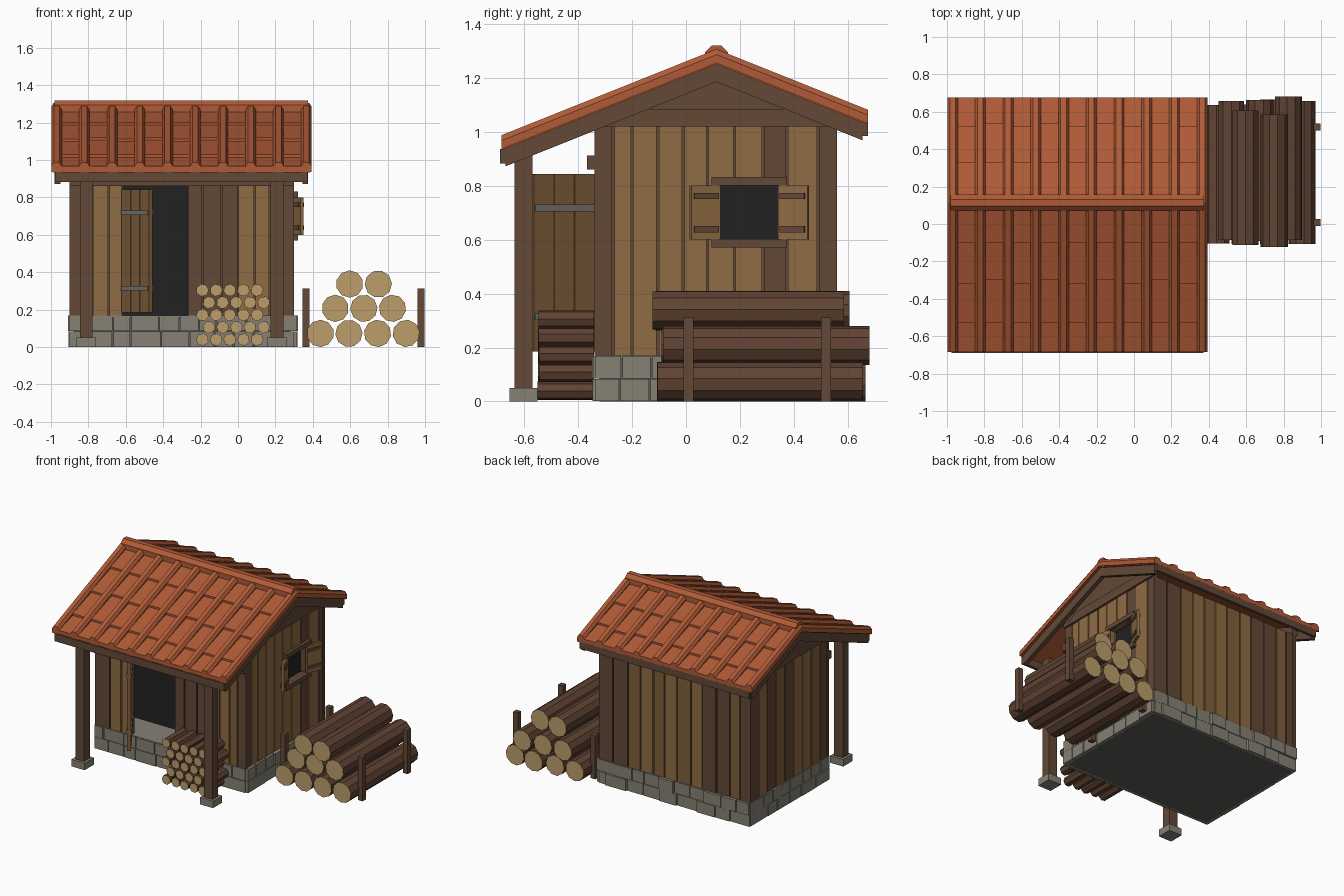
import bpy, bmesh, math, random
from mathutils import Matrix, Vector

if "Cube" in bpy.data.objects:
    bpy.data.objects.remove(bpy.data.objects["Cube"])

random.seed(4)


def lin(c):
    c /= 255
    return c / 12.92 if c <= 0.04045 else ((c + 0.055) / 1.055) ** 2.4


COLORS = {
    "light_plank": (143, 108, 67), "mid_plank": (128, 95, 59), "dark_wood": (98, 72, 55),
    "bark": (96, 67, 51), "cut_wood": (188, 157, 107), "roof_tile": (176, 91, 55),
    "stone": (134, 129, 117), "dark_stone": (92, 91, 86), "black_interior": (34, 34, 34),
    "iron": (120, 118, 112)}
NAMES = list(COLORS)
MATS = []
for n, c in COLORS.items():
    m = bpy.data.materials.new(n)
    m.diffuse_color = (*[lin(v) for v in c], 1)
    m.use_nodes = True
    m.node_tree.nodes["Principled BSDF"].inputs["Base Color"].default_value = m.diffuse_color
    MATS.append(m)
CODE = {"L": "light_plank", "M": "mid_plank", "D": "dark_wood"}


class Part:
    """One mesh object gathered from boxes, lofts and logs."""

    def __init__(self, name):
        self.name, self.bm = name, bmesh.new()

    def loft(self, a, b, mat, cap=None, mx=Matrix()):
        va = [self.bm.verts.new(mx @ Vector(p)) for p in a]
        vb = [self.bm.verts.new(mx @ Vector(p)) for p in b]
        n, mi = len(a), NAMES.index(mat)
        faces = [self.bm.faces.new((va[i], va[(i + 1) % n], vb[(i + 1) % n], vb[i])) for i in range(n)]
        ends = [self.bm.faces.new(va), self.bm.faces.new(vb)]
        for f in faces:
            f.material_index = mi
        for f in ends:
            f.material_index = NAMES.index(cap or mat)

    def box(self, x0, x1, y0, y1, z0, z1, mat, mx=Matrix()):
        q = [(x0, y0), (x1, y0), (x1, y1), (x0, y1)]
        self.loft([(*p, z0) for p in q], [(*p, z1) for p in q], mat, mx=mx)

    def prism(self, yz, x0, x1, mat):
        self.loft([(x0, *p) for p in yz], [(x1, *p) for p in yz], mat)

    def log(self, x, z, r, y0, y1, sides, turn=0.0):
        ring = [(x + r * math.cos(turn + 2 * math.pi * i / sides),
                 z + r * math.sin(turn + 2 * math.pi * i / sides)) for i in range(sides)]
        self.loft([(a, y0, b) for a, b in ring], [(a, y1, b) for a, b in ring], "bark", "cut_wood")

    def done(self):
        bmesh.ops.recalc_face_normals(self.bm, faces=self.bm.faces)
        me = bpy.data.meshes.new(self.name)
        self.bm.to_mesh(me)
        self.bm.free()
        for m in MATS:
            me.materials.append(m)
        bpy.context.collection.objects.link(bpy.data.objects.new(self.name, me))


X0, X1, Y0, Y1, BASE, TOP = -0.90, 0.30, -0.34, 0.56, 0.17, 1.02
RIDGE, SLOPE, EAVES = 0.113, 0.4, (-0.68, 0.67)
DOOR = (-0.615, -0.27, 0.0, 0.86)
WINDOW = (0.125, 0.345, 0.60, 0.80)

# stone foundation: dark core, floor slab and two brick courses
p = Part("foundation_core")
p.box(X0 + .02, X1 - .02, Y0 + .02, Y1 - .02, 0, .16, "dark_stone")
p.box(X0 + .01, X1 - .01, Y0 + .005, Y1 - .01, .158, BASE, "stone")
p.done()
p = Part("foundation_bricks")
for row in range(2):
    for side in range(4):
        lo, hi = (X0, X1) if side < 2 else (Y0, Y1)
        a = lo
        while a < hi - .01:
            b = a + random.uniform(.09, .17) * (.6 if a == lo and row else 1)
            b = hi if hi - b < .06 else b
            out, g = random.uniform(0, .016), .003
            z0, z1 = row * .085 + .001, row * .085 + .083
            if side == 0:
                p.box(a + g, b - g, Y0 - out * .5, Y0 + .04, z0, z1, "stone")
            elif side == 1:
                p.box(a + g, b - g, Y1 - .04, Y1 + out, z0, z1, "stone")
            elif side == 2:
                p.box(X0 - out * .5, X0 + .04, a + g, b - g, z0, z1, "stone")
            else:
                p.box(X1 - .04, X1 + out + .006, a + g, b - g, z0, z1, "stone")
            a = b
p.done()


# walls: vertical planks over a backing, split around an opening
def wall(name, edges, codes, put, hole=None):
    part = Part(name)

    def sheet(a, b, depth, code):
        pieces = [(a, b, BASE, TOP)]
        if hole and a < hole[1] and b > hole[0]:
            h0, h1, z0, z1 = hole
            pieces = [(a, b, BASE, z0), (a, b, z1, TOP), (a, h0, z0, z1), (h1, b, z0, z1)]
        for u0, u1, z0, z1 in pieces:
            z0 = max(z0, BASE)
            if u1 - u0 > .002 and z1 - z0 > .002:
                put(part, u0, u1, z0, z1, depth, CODE[code])
    sheet(edges[0] + .02, edges[-1] - .02, (.02, .045), "D")
    for i, c in enumerate(codes):
        j = random.uniform(0, .004)
        sheet(edges[i] + (.004 if i else 0), edges[i + 1] - (.004 if i < len(codes) - 1 else 0), (j, .025), c)
    part.done()


wall("front_wall", [X0, -.78, -.69, -.615, -.5, -.38, -.27, -.19, -.09, 0, .09, .17, .235, X1],
     "DLLDDDDDDLLMD",
     lambda q, a, b, z0, z1, d, m: q.box(a, b, Y0 + d[0], Y0 + d[1], z0, z1, m), DOOR)
wall("back_wall", [X0, -.82, -.74, -.63, -.52, -.43, -.32, -.22, -.13, -.03, .07, .19, X1],
     "DMDDLMLMLMDD",
     lambda q, a, b, z0, z1, d, m: q.box(a, b, Y1 - d[1], Y1 - d[0], z0, z1, m))
wall("right_wall", [Y0, -.27, -.2, -.105, -.01, .08, .18, .285, .375, .49, Y1], "DLLLLLLDLD",
     lambda q, a, b, z0, z1, d, m: q.box(X1 - d[1], X1 - d[0], a, b, z0, z1, m), WINDOW)
wall("left_wall", [Y0 + .1 * i for i in range(10)], "DMLLDMDLD",
     lambda q, a, b, z0, z1, d, m: q.box(X0 + d[0], X0 + d[1], a, b, z0, z1, m))

p = Part("interior")
p.box(X0 + .05, X1 - .07, -.1, Y1 - .05, BASE, 1.0, "black_interior")
p.done()

# open door with iron straps
p = Part("door")
mx = Matrix.Translation((-.612, -.345, 0)) @ Matrix.Rotation(math.atan2(-.225, .145), 4, "Z")
for i in range(3):
    p.box(i * .09 + .001, i * .09 + .088, -.012, .012, .185, .843, "mid_plank", mx)
p.box(0, .268, -.008, .008, .19, .838, "mid_plank", mx)
for z in (.302, .705):
    p.box(0, .265, -.017, .017, z, z + .025, "iron", mx)
p.done()

# window trim and open shutters
p = Part("window_trim")
for z in (.57, .80):
    p.box(X1 - .03, X1 + .02, .095, .375, z, z + .032, "dark_wood")
p.done()
p = Part("shutters")
for hinge, ang in ((.125, -70), (.345, 70)):
    mx = Matrix.Translation((X1 + .003, hinge, 0)) @ Matrix.Rotation(math.radians(ang), 4, "Z")
    p.box(0, .115, -.009, .009, .6, .8, "light_plank", mx)
    for z in (.627, .75):
        p.box(.008, .105, -.016, .016, z, z + .023, "dark_wood", mx)
p.done()

# porch posts and footings
p = Part("porch_posts")
for x in (-.812, .208):
    p.box(x - .034, x + .034, -.636, -.57, .045, .93, "dark_wood")
    p.box(x - .052, x + .052, -.655, -.55, 0, .05, "stone")
p.done()
p = Part("roof_beams")
p.box(-.975, .372, -.69, -.668, .883, .937, "dark_wood")
p.box(-.975, .372, .655, .675, .985, 1.035, "dark_wood")
p.box(X0, X1, -.367, Y0 + .01, .86, .912, "dark_wood")
p.done()


def roof_z(y, apex):
    return apex - SLOPE * abs(y - RIDGE)


def slope_band(part, y, low, high, x0, x1, mat):
    part.prism([(RIDGE, low), (y, roof_z(y, low)), (y, roof_z(y, high)), (RIDGE, high)], x0, x1, mat)


# gable ends with tie boards, and barge boards under the roof edge
p = Part("gables")
for a, b in ((X1 - .03, X1), (X0, X0 + .03)):
    p.prism([(Y0, TOP), (Y1, TOP), (Y1, roof_z(Y1, 1.248)), (RIDGE, 1.248), (Y0, roof_z(Y0, 1.248))],
            a, b, "dark_wood")
for a, b in ((X1, X1 + .012), (X0 - .012, X0)):
    p.box(a, b, Y0, Y1, TOP, 1.05, "dark_wood")
    p.prism([(-.27, 1.05), (.50, 1.05), (.46, 1.085), (-.23, 1.085)], a, b, "dark_wood")
p.done()
p = Part("barge_boards")
for a, b in ((-.98, -.95), (.345, .375)):
    for y in (-.67, .655):
        slope_band(p, y, 1.185, 1.255, a, b, "dark_wood")
p.done()

# tiled roof: base sheet, overlapping courses and raised ribs
RIBS = [-.97 + .1483 * i for i in range(10)]
p = Part("roof_sheet")
for y in EAVES:
    slope_band(p, y, 1.25, 1.266, -.99, .385, "roof_tile")
p.done()
p = Part("roof_courses")
for col, (xa, xb) in enumerate(zip(RIBS, RIBS[1:])):
    off = .02 * (col % 2)
    for ys in ([-.685, -.53, -.32 + off, -.1, RIDGE], [.675, .52 + off, .33, RIDGE]):
        for y, yn in zip(ys, ys[1:]):
            p.prism([(y, roof_z(y, 1.26)), (y, roof_z(y, 1.286)), (yn, roof_z(yn, 1.272)),
                     (yn, roof_z(yn, 1.26))], xa + .012, xb - .012, "roof_tile")
p.done()
p = Part("roof_ribs")
PROFILE = [(-.028, 1.255), (-.028, 1.286), (-.015, 1.306), (.015, 1.306), (.028, 1.286), (.028, 1.255)]
for x in RIBS:
    for y in EAVES:
        yo = y - .005 if y < 0 else y + .005
        p.loft([(x + u, yo, roof_z(yo, h)) for u, h in PROFILE],
               [(x + u, RIDGE, h) for u, h in PROFILE], "roof_tile")
p.done()
p = Part("ridge_cap")
p.prism([(RIDGE + .047 * math.cos(math.pi * (i + .5) / 4), 1.276 + .047 * math.sin(math.pi * (i + .5) / 4))
         for i in range(8)], -.98, .375, "roof_tile")
p.done()

# big log pile with stakes
p = Part("log_pile")
for x0, z, n, y0, y1 in ((.44, .073, 4, -.115, .655), (.52, .207, 3, -.095, .67), (.597, .337, 2, -.112, .605)):
    for i in range(n):
        j = random.uniform(-.012, .012)
        p.log(x0 + .153 * i, z, .073, y0 + j, y1 + random.uniform(-.02, .02), 10, math.pi / 10 + i)
p.done()
p = Part("log_stakes")
for x in (.345, .96):
    for y in (-.01, .5):
        p.box(x, x + .037, y, y + .037, 0, .312, "dark_wood")
p.done()

# small firewood stack on the porch
p = Part("firewood")
for r in range(5):
    for i in range(5):
        p.log(-.19 + .073 * i + .035 * (r % 2), .04 + .066 * r, .034,
              -.55 + random.uniform(0, .008), -.342, 7, random.uniform(0, 1))
p.done()
